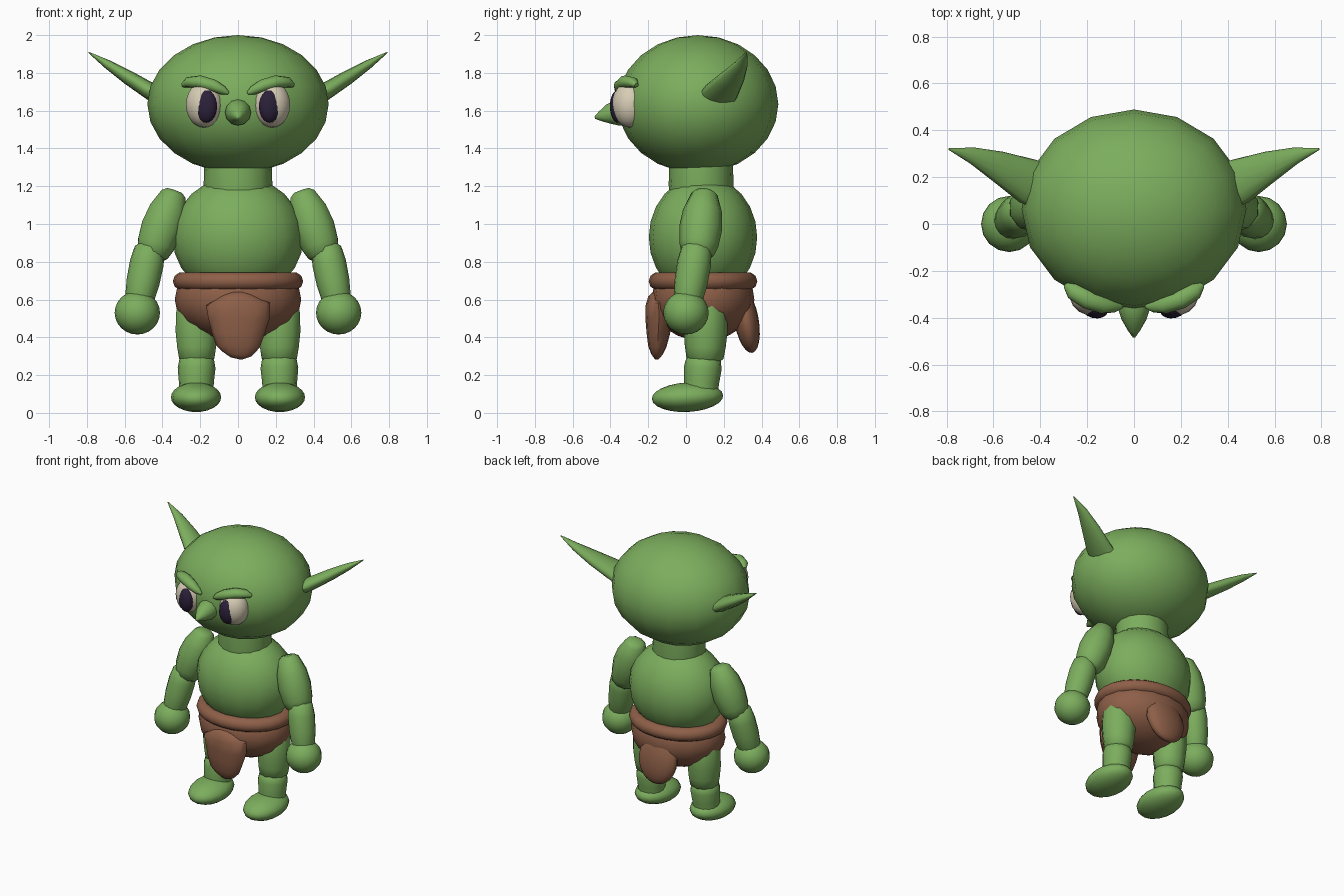
import bpy, bmesh
from math import sin, cos, pi, radians
from mathutils import Vector, Matrix, Euler

cube = bpy.data.objects.get("Cube")
if cube:
    bpy.data.objects.remove(cube, do_unlink=True)


def make_material(name, rgb):
    m = bpy.data.materials.new(name)
    m.use_nodes = True
    m.diffuse_color = (*rgb, 1)
    m.node_tree.nodes["Principled BSDF"].inputs["Base Color"].default_value = (*rgb, 1)
    return m


GREEN = make_material("green skin", (0.20, 0.42, 0.11))
BROWN = make_material("brown leather", (0.27, 0.115, 0.065))
CREAM = make_material("eye cream", (0.68, 0.61, 0.46))
DARK = make_material("pupil dark", (0.025, 0.015, 0.042))


def finish(name, bm, mat, angle=60):
    bmesh.ops.recalc_face_normals(bm, faces=bm.faces)
    mesh = bpy.data.meshes.new(name)
    bm.to_mesh(mesh)
    bm.free()
    mesh.materials.append(mat)
    ob = bpy.data.objects.new(name, mesh)
    bpy.context.collection.objects.link(ob)
    bpy.ops.object.select_all(action='DESELECT')
    bpy.context.view_layer.objects.active = ob
    ob.select_set(True)
    bpy.ops.object.shade_smooth_by_angle(angle=radians(angle))
    return ob


def ellipsoid(name, centre, radii, mat, rot=(0, 0, 0), segs=16, rings=12):
    bm = bmesh.new()
    bmesh.ops.create_uvsphere(bm, u_segments=segs, v_segments=rings, radius=1)
    turn = Euler([radians(a) for a in rot]).to_matrix().to_4x4()
    bm.transform(Matrix.Translation(centre) @ turn @ Matrix.Diagonal((*radii, 1)))
    return finish(name, bm, mat)


def loft(name, sections, mat, side=1, ref=(0, 1, 0), sides=12, rib=0.0):
    """Sections are (centre, radius along ref, radius across); side -1 mirrors in x."""
    bm = bmesh.new()
    pts = [Vector(s[0]) for s in sections]
    loops = []
    for i, (c, ru, rv) in enumerate(sections):
        axis = (pts[min(i + 1, len(pts) - 1)] - pts[max(i - 1, 0)]).normalized()
        u = Vector(ref)
        u = (u - axis * u.dot(axis)).normalized()
        v = axis.cross(u)
        ring = []
        for k in range(sides):
            a = 2 * pi * k / sides
            f = 1 - rib * (k % 2)
            p = Vector(c) + u * (ru * f * cos(a)) + v * (rv * f * sin(a))
            p.x *= side
            ring.append(bm.verts.new(p))
        loops.append(ring)
    for a, b in zip(loops, loops[1:]):
        for k in range(sides):
            n = (k + 1) % sides
            bm.faces.new((a[k], a[n], b[n], b[k]))
    bm.faces.new(loops[0])
    bm.faces.new(loops[-1])
    return finish(name, bm, mat)


def limb(name, start, end, profile, side, rib=0.0, sides=16):
    """Round limb along a straight axis; profile is (fraction, radius)."""
    a, b = Vector(start), Vector(end)
    loft(name, [(a.lerp(b, t), r, r) for t, r in profile], GREEN, side, sides=sides, rib=rib)


# Head, neck and torso
ellipsoid("head", (0, 0.063, 1.635), (0.48, 0.426, 0.365), GREEN)
loft("neck", [((0, 0.08, 1.16), 0.168, 0.178), ((0, 0.08, 1.21), 0.172, 0.182),
              ((0, 0.08, 1.32), 0.168, 0.178)], GREEN, sides=16)
ellipsoid("torso", (0, 0.09, 0.93), (0.347, 0.287, 0.325), GREEN)

# Nose
loft("nose", [((0, -0.29, 1.592), 0.07, 0.07), ((0, -0.36, 1.59), 0.069, 0.069),
              ((0, -0.41, 1.582), 0.052, 0.052), ((0, -0.455, 1.57), 0.026, 0.026),
              ((0, -0.483, 1.563), 0.006, 0.006)], GREEN, ref=(0, 0, 1))

# Belt, seat and hanging flaps
loft_pts = 24
bm = bmesh.new()
rings = []
for i in range(loft_pts):
    a = 2 * pi * i / loft_pts
    rings.append([bm.verts.new(((0.293 + 0.052 * cos(b)) * cos(a),
                                0.09 + (0.236 + 0.052 * cos(b)) * sin(a),
                                0.697 + 0.049 * sin(b)))
                  for b in (2 * pi * j / 10 for j in range(10))])
for i in range(loft_pts):
    p, q = rings[i], rings[(i + 1) % loft_pts]
    for j in range(10):
        k = (j + 1) % 10
        bm.faces.new((p[j], p[k], q[k], q[j]))
finish("belt", bm, BROWN)
ellipsoid("loincloth_seat", (0, 0.09, 0.6), (0.335, 0.272, 0.22), BROWN)
loft("front_flap", [((0, -0.145, 0.64), 0.05, 0.03), ((0, -0.145, 0.615), 0.10, 0.055),
                    ((0, -0.145, 0.575), 0.17, 0.068), ((0.005, -0.143, 0.5), 0.162, 0.072),
                    ((0, -0.147, 0.42), 0.14, 0.062), ((0, -0.152, 0.35), 0.115, 0.048),
                    ((-0.005, -0.154, 0.31), 0.075, 0.03), ((-0.01, -0.155, 0.288), 0.03, 0.012)],
     BROWN, ref=(1, 0, 0))
ellipsoid("back_flap", (0, 0.32, 0.49), (0.15, 0.065, 0.175), BROWN, rot=(10, 0, 0))

# Paired parts
for s, tag in ((1, "left"), (-1, "right")):
    # Ears
    loft(tag + "_ear", [((0.36, 0.15, 1.645), 0.105, 0.045), ((0.46, 0.185, 1.70), 0.098, 0.046),
                        ((0.58, 0.245, 1.775), 0.068, 0.038), ((0.69, 0.292, 1.845), 0.036, 0.024),
                        ((0.79, 0.32, 1.908), 0.004, 0.003)], GREEN, s)
    # Eyes and brows
    ellipsoid(tag + "_eye", (0.178 * s, -0.295, 1.632), (0.1, 0.097, 0.122), CREAM,
              rot=(0, 0, 12 * s))
    ellipsoid(tag + "_pupil", (0.168 * s, -0.36, 1.623), (0.059, 0.042, 0.087), DARK,
              rot=(0, 0, 14 * s))
    loft(tag + "_brow", [((0.292, -0.262, 1.735), 0.012, 0.012), ((0.262, -0.285, 1.75), 0.028, 0.036),
                         ((0.2, -0.32, 1.752), 0.035, 0.042), ((0.13, -0.345, 1.732), 0.033, 0.038),
                         ((0.08, -0.352, 1.708), 0.024, 0.026), ((0.05, -0.352, 1.692), 0.008, 0.008)],
         GREEN, s, ref=(0, 0, 1))
    # Arms
    limb(tag + "_upper_arm", (0.335, 0.1, 1.175), (0.46, 0.06, 0.82),
         [(0, 0.045), (0.05, 0.07), (0.3, 0.104), (0.55, 0.114), (0.8, 0.104), (0.93, 0.088), (1, 0.06)],
         s, rib=0.05, sides=20)
    limb(tag + "_forearm", (0.462, 0.06, 0.895), (0.53, 0.005, 0.56),
         [(0, 0.05), (0.08, 0.08), (0.3, 0.09), (0.6, 0.088), (0.85, 0.078), (1, 0.06)], s)
    ellipsoid(tag + "_hand", (0.533 * s, 0, 0.53), (0.12, 0.12, 0.115), GREEN)
    # Legs
    limb(tag + "_thigh", (0.222, 0.108, 0.6), (0.218, 0.1, 0.265),
         [(0, 0.09), (0.2, 0.112), (0.5, 0.116), (0.75, 0.108), (0.93, 0.098), (1, 0.07)],
         s, rib=0.05, sides=20)
    limb(tag + "_shin", (0.218, 0.095, 0.31), (0.222, 0.075, 0.07),
         [(0, 0.06), (0.12, 0.092), (0.3, 0.1), (0.6, 0.093), (0.85, 0.09), (1, 0.09)], s)
    # Feet
    ellipsoid(tag + "_foot", (0.222 * s, 0.008, 0.083), (0.133, 0.189, 0.078), GREEN, rot=(3, 0, 0))
